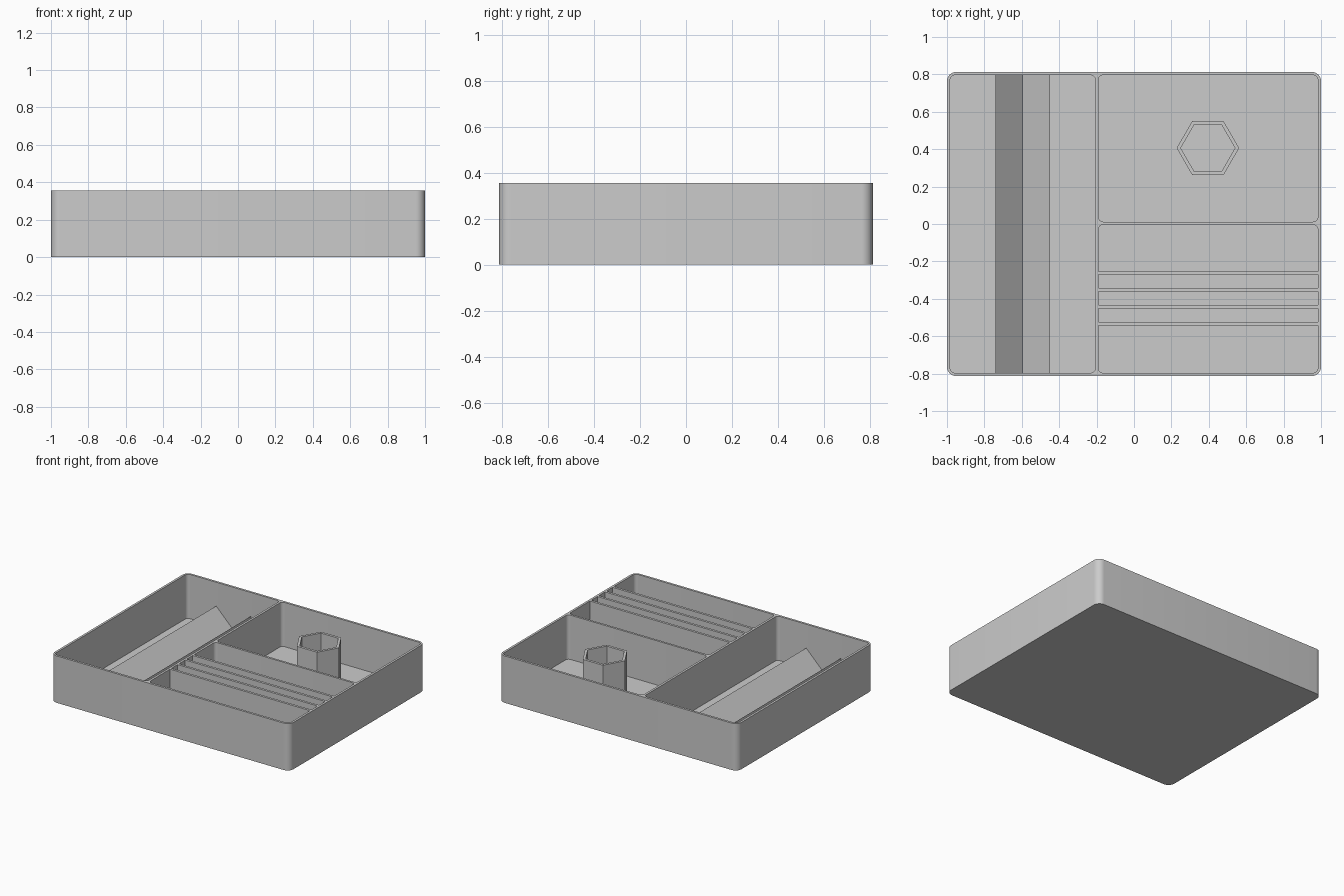
import bpy, bmesh, math

if "Cube" in bpy.data.objects:
    bpy.data.objects.remove(bpy.data.objects["Cube"], do_unlink=True)

grey = bpy.data.materials.new("plain grey")
grey.use_nodes = True
grey.diffuse_color = (0.6, 0.6, 0.6, 1)
grey.node_tree.nodes["Principled BSDF"].inputs["Base Color"].default_value = (0.6, 0.6, 0.6, 1)

HEIGHT, FLOOR = 0.355, 0.02


def rounded_rect(x0, x1, y0, y1, r, steps=8):
    """Counter-clockwise outline of a rectangle with rounded corners."""
    corners = [(x1 - r, y1 - r), (x0 + r, y1 - r), (x0 + r, y0 + r), (x1 - r, y0 + r)]
    points = []
    for i, (cx, cy) in enumerate(corners):
        for s in range(steps + 1):
            a = math.pi / 2 * (i + s / steps)
            points.append((cx + r * math.cos(a), cy + r * math.sin(a)))
    return points


def hexagon(cx, cy, r):
    return [(cx + r * math.cos(k * math.pi / 3), cy + r * math.sin(k * math.pi / 3)) for k in range(6)]


def solid(name, outlines, start, end, axis="z"):
    """Extrude outlines: xy outlines along z, or xz outlines along y."""
    bm = bmesh.new()
    for outline in outlines:
        if axis == "z":
            ring = [bm.verts.new((a, b, start)) for a, b in outline]
            move = (0, 0, end - start)
        else:
            ring = [bm.verts.new((a, start, b)) for a, b in outline]
            move = (0, end - start, 0)
        face = bm.faces.new(ring)
        out = bmesh.ops.extrude_face_region(bm, geom=[face], use_keep_orig=True)
        top = [v for v in out["geom"] if isinstance(v, bmesh.types.BMVert)]
        bmesh.ops.translate(bm, verts=top, vec=move)
    bmesh.ops.recalc_face_normals(bm, faces=bm.faces)
    mesh = bpy.data.meshes.new(name)
    bm.to_mesh(mesh)
    bm.free()
    mesh.materials.append(grey)
    obj = bpy.data.objects.new(name, mesh)
    bpy.context.collection.objects.link(obj)
    return obj


def select_only(obj):
    bpy.ops.object.select_all(action="DESELECT")
    obj.select_set(True)
    bpy.context.view_layer.objects.active = obj


def cut(obj, cutter):
    cutter.hide_render = True
    mod = obj.modifiers.new("cut", "BOOLEAN")
    mod.operation, mod.solver, mod.object = "DIFFERENCE", "EXACT", cutter
    select_only(obj)
    bpy.ops.object.modifier_apply(modifier=mod.name)
    bpy.data.objects.remove(cutter, do_unlink=True)


# Tray body with three rounded pockets
tray = solid("tray", [rounded_rect(-1, 1, -0.813, 0.813, 0.05)], 0, HEIGHT)
pockets = [(-0.983, -0.207, -0.796, 0.796), (-0.19, 0.983, 0.012, 0.796), (-0.19, 0.983, -0.796, -0.004)]
cut(tray, solid("pocket_cutter", [rounded_rect(*p, 0.025) for p in pockets], FLOOR, HEIGHT + 0.1))
select_only(tray)
bpy.ops.object.shade_smooth_by_angle(angle=math.radians(30))

# Thin dividers across the front pocket
for i, y in enumerate((-0.262, -0.352, -0.443, -0.534)):
    t = 0.009
    solid(f"divider_{i + 1}", [[(-0.19, y - t), (0.983, y - t), (0.983, y + t), (-0.19, y + t)]], FLOOR, HEIGHT)

# V-shaped cradle along the long pocket
mid, half, top = -0.595, 0.145, 0.175
cradle = [(mid - half, FLOOR), (mid + half, FLOOR), (mid + half, top), (mid, top - half), (mid - half, top)]
solid("v_cradle", [cradle], -0.796, 0.796, axis="y")

# Hollow hexagonal post
post = solid("hexagonal_post", [hexagon(0.395, 0.406, 0.167)], FLOOR, HEIGHT)
cut(post, solid("post_cutter", [hexagon(0.395, 0.406, 0.145)], FLOOR - 0.1, HEIGHT + 0.1))
